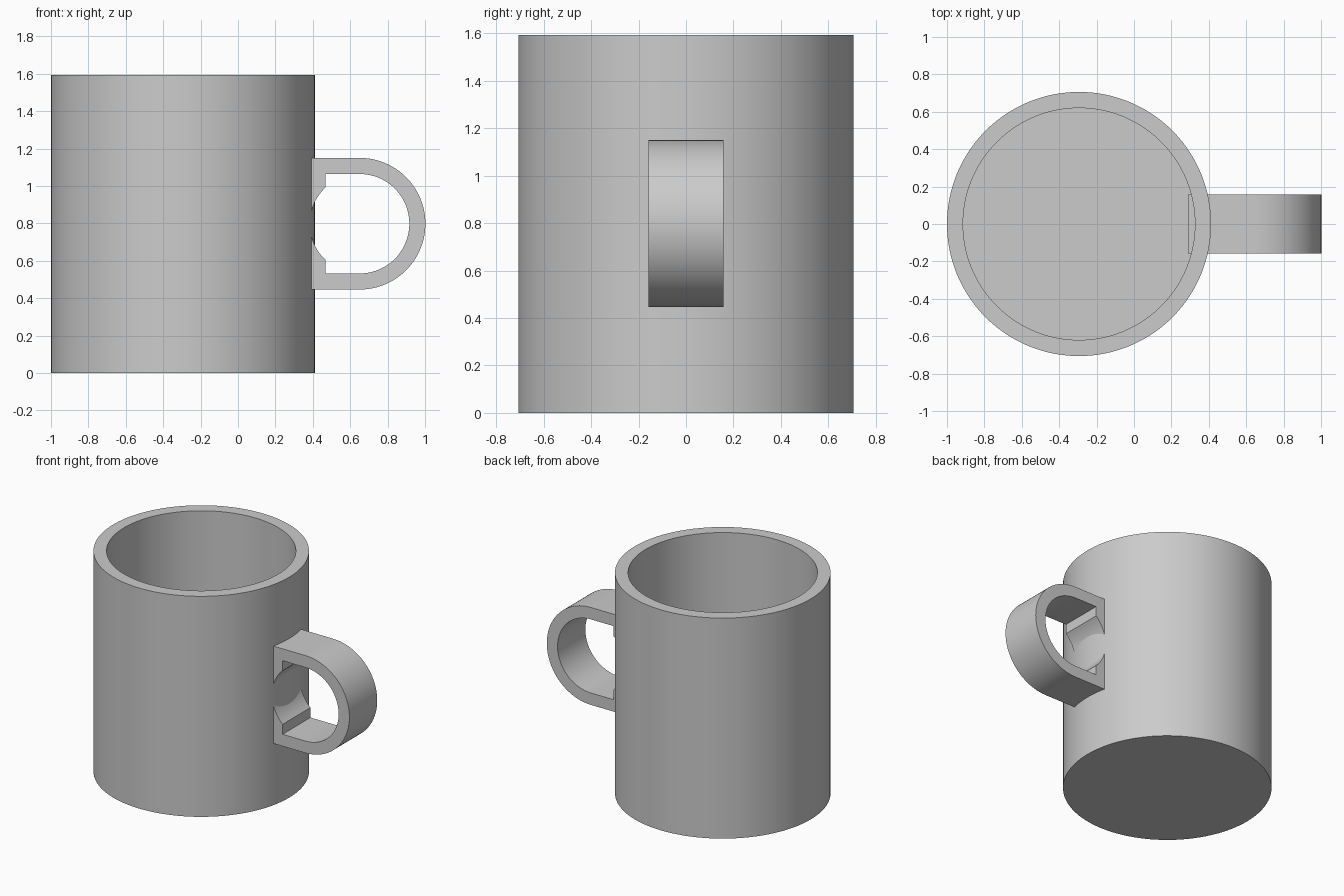
import bpy, bmesh
from math import cos, sin, pi, sqrt, asin, radians
from mathutils import Matrix, Vector

cube = bpy.data.objects.get("Cube")
if cube:
    bpy.data.objects.remove(cube, do_unlink=True)

CUP_X, CUP_R, INNER_R, HEIGHT, FLOOR = -0.294, 0.706, 0.62, 1.594, 0.085
ARC_X, ARC_Z, ARC_R, HOLE_R = 0.65, 0.798, 0.352, 0.266
ROOT_X, PLATE_X, HALF_WIDTH = 0.29, 0.468, 0.159

grey = bpy.data.materials.new("light grey")
grey.use_nodes = True
colour = (0.6, 0.6, 0.6, 1)
grey.diffuse_color = colour
grey.node_tree.nodes["Principled BSDF"].inputs["Base Color"].default_value = colour


def finish(name, bm):
    """Turn a bmesh into a smooth object with sharp edges kept."""
    bmesh.ops.remove_doubles(bm, verts=bm.verts, dist=1e-5)
    bmesh.ops.recalc_face_normals(bm, faces=bm.faces)
    mesh = bpy.data.meshes.new(name)
    bm.to_mesh(mesh)
    bm.free()
    mesh.materials.append(grey)
    ob = bpy.data.objects.new(name, mesh)
    bpy.context.collection.objects.link(ob)
    bpy.ops.object.select_all(action="DESELECT")
    ob.select_set(True)
    bpy.context.view_layer.objects.active = ob
    bpy.ops.object.shade_smooth_by_angle(angle=radians(30))
    return ob


def arc(radius, start, end, steps):
    """Points along an arc about the handle centre, as (x, z)."""
    angles = [start + (end - start) * i / steps for i in range(steps + 1)]
    return [(ARC_X + radius * cos(a), ARC_Z + radius * sin(a)) for a in angles]


# Cup: hollow profile turned about its axis
bm = bmesh.new()
profile = [(0, 0), (CUP_R, 0), (CUP_R, HEIGHT), (INNER_R, HEIGHT), (INNER_R, FLOOR), (0, FLOOR)]
verts = [bm.verts.new((r, 0, z)) for r, z in profile]
edges = [bm.edges.new(pair) for pair in zip(verts, verts[1:])]
bmesh.ops.spin(bm, geom=verts + edges, cent=(0, 0, 0), axis=(0, 0, 1),
               angle=2 * pi, steps=128)
cup = finish("cup_body", bm)
cup.location.x = CUP_X

# Handle outline: straight root running into a half round
outer = [(ROOT_X, ARC_Z - ARC_R)] + arc(ARC_R, -pi / 2, pi / 2, 48) + [(ROOT_X, ARC_Z + ARC_R)]

# Finger hole: half round, two square notches and a round cut in the mounting plate
notch = asin(sqrt(HOLE_R ** 2 - (ARC_X - PLATE_X) ** 2) / HOLE_R)
hole = (arc(HOLE_R, -pi / 2, pi / 2, 48) + [(PLATE_X, ARC_Z + HOLE_R)]
        + arc(HOLE_R, pi - notch, pi + notch, 24) + [(PLATE_X, ARC_Z - HOLE_R)])

# Handle: fill the outline around the hole and extrude it across the width
bm = bmesh.new()
edges = []
for loop in (outer, hole):
    ring = [bm.verts.new((x, -HALF_WIDTH, z)) for x, z in loop]
    edges += [bm.edges.new((a, b)) for a, b in zip(ring, ring[1:] + ring[:1])]
bmesh.ops.triangle_fill(bm, edges=edges, use_beauty=True, normal=(0, -1, 0))
result = bmesh.ops.extrude_face_region(bm, geom=bm.faces[:], use_keep_orig=True)
moved = [g for g in result["geom"] if isinstance(g, bmesh.types.BMVert)]
bmesh.ops.translate(bm, verts=moved, vec=(0, 2 * HALF_WIDTH, 0))
finish("handle", bm)
